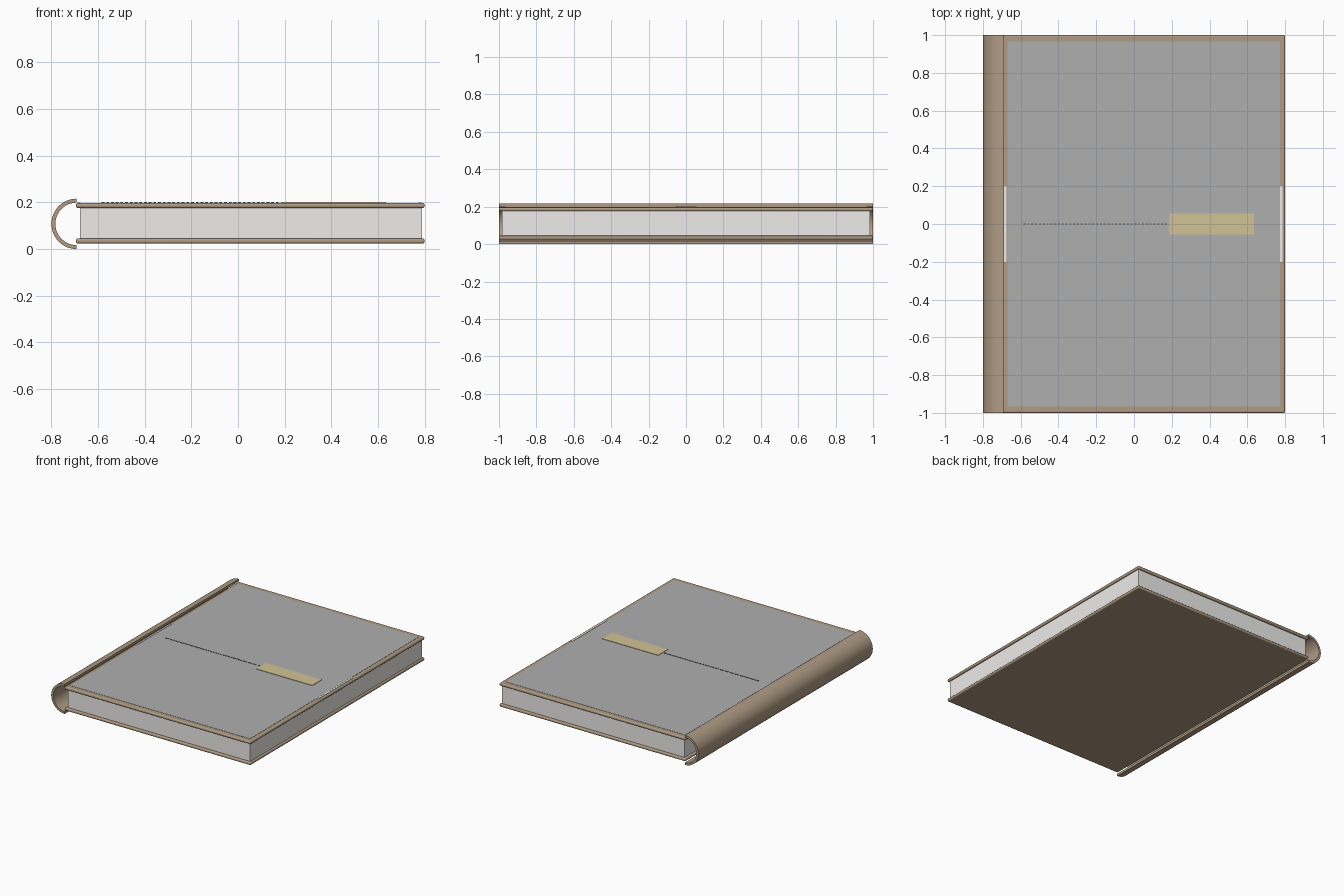
import bpy, bmesh, math

if "Cube" in bpy.data.objects:
    bpy.data.objects.remove(bpy.data.objects["Cube"])


def material(name, rgb):
    m = bpy.data.materials.new(name)
    m.diffuse_color = (*rgb, 1)
    m.use_nodes = True
    m.node_tree.nodes["Principled BSDF"].inputs["Base Color"].default_value = m.diffuse_color
    return m


LEATHER = material("leather", (0.43, 0.33, 0.23))
PAPER = material("paper", (0.85, 0.84, 0.82))
PANEL = material("panel_grey", (0.43, 0.43, 0.43))
TAN = material("label_tan", (0.65, 0.55, 0.30))
DARK = material("thread", (0.12, 0.12, 0.12))


def add_mesh(name, bm, mat):
    bmesh.ops.recalc_face_normals(bm, faces=bm.faces)
    me = bpy.data.meshes.new(name)
    bm.to_mesh(me)
    bm.free()
    ob = bpy.data.objects.new(name, me)
    bpy.context.collection.objects.link(ob)
    me.materials.append(mat)
    return ob


def box(name, x, y, z, mat):
    bm = bmesh.new()
    bmesh.ops.create_cube(bm, size=1)
    for v in bm.verts:
        v.co = [r[0] + (c + 0.5) * (r[1] - r[0]) for c, r in zip(v.co, (x, y, z))]
    return add_mesh(name, bm, mat)


def extrude_profile(name, pts, y, mat):
    bm = bmesh.new()
    face = bm.faces.new([bm.verts.new((px, -y, pz)) for px, pz in pts])
    res = bmesh.ops.extrude_face_region(bm, geom=[face])
    for v in res["geom"]:
        if isinstance(v, bmesh.types.BMVert):
            v.co.y = y
    return add_mesh(name, bm, mat)


def smooth(ob, angle=35):
    bpy.ops.object.select_all(action='DESELECT')
    ob.select_set(True)
    bpy.context.view_layer.objects.active = ob
    bpy.ops.object.shade_smooth_by_angle(angle=math.radians(angle))


# rounded spine: half ring
def arc(r, n=32):
    return [(-0.692 + r * math.cos(a), 0.108 + r * math.sin(a))
            for a in (math.pi * (0.5 + i / n) for i in range(n + 1))]


smooth(extrude_profile("spine", arc(0.108) + arc(0.091)[::-1], 1.0, LEATHER))

# two cover boards with rounded edges
for name, z in (("back_cover", 0.024), ("front_cover", 0.176)):
    cover = box(name, (-0.695, 0.8), (-1, 1), (z, z + 0.021), LEATHER)
    bev = cover.modifiers.new("round", 'BEVEL')
    bev.width, bev.segments = 0.008, 4
    smooth(cover)

# page block
box("pages", (-0.677, 0.788), (-0.985, 0.985), (0.044, 0.177), PAPER)

# grey panel and tan label on the front cover
box("cover_panel", (-0.67, 0.772), (-0.965, 0.965), (0.194, 0.1985), PANEL)
box("label", (0.185, 0.635), (-0.055, 0.055), (0.196, 0.2015), TAN)

# short pale strips at both edges of the panel
for name, x in (("left_strip", -0.688), ("right_strip", 0.774)):
    box(name, (x, x + 0.012), (-0.2, 0.2), (0.192, 0.1995), PAPER)

# stitched line leading to the label
stitches = box("stitches", (-0.585, -0.573), (-0.003, 0.003), (0.197, 0.201), DARK)
arr = stitches.modifiers.new("repeat", 'ARRAY')
arr.count = 38
arr.use_relative_offset = False
arr.use_constant_offset = True
arr.constant_offset_displace = (0.0202, 0, 0)
